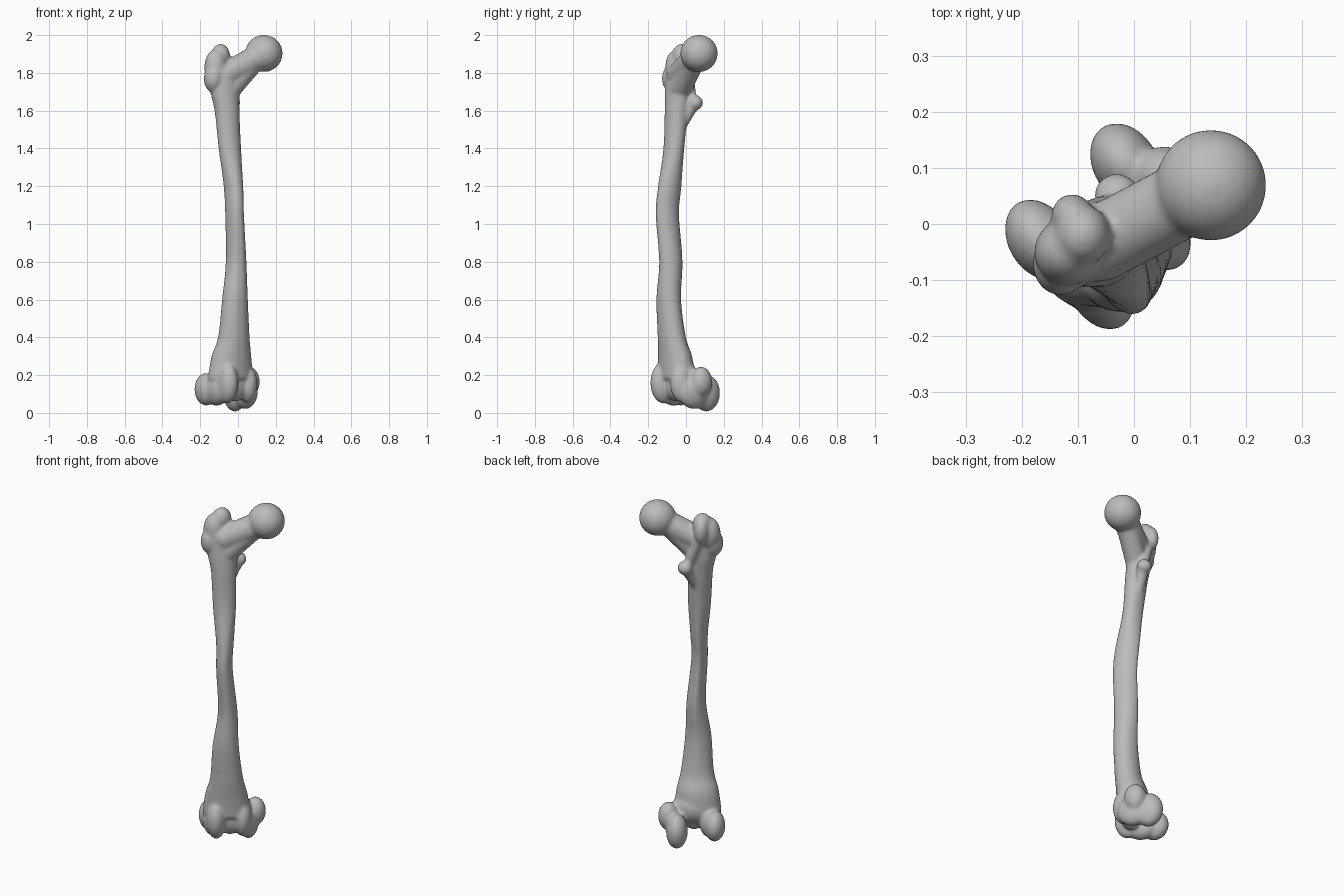
import bpy, bmesh, math
from mathutils import Vector, Matrix

old = bpy.data.objects.get("Cube")
if old:
    bpy.data.objects.remove(old)

# The bone is twisted about z: u points to the inner side, v to the rear
TWIST = Matrix.Rotation(math.radians(30), 4, 'Z')
bm = bmesh.new()


def blob(center, radii, frame=Matrix.Identity(4)):
    """Ellipsoid mass, optionally in the twisted frame."""
    m = frame @ Matrix.Translation(center) @ Matrix.Diagonal((*radii, 1))
    bmesh.ops.create_icosphere(bm, subdivisions=4, radius=1, matrix=m)


def limb(a, b, ra, rb, steps=10):
    """Tapered rounded bar made of overlapping balls."""
    a, b = Vector(a), Vector(b)
    for i in range(steps + 1):
        t = i / steps
        r = ra + (rb - ra) * t
        blob(a.lerp(b, t), (r, r, r))


def spline(points, per_span=6):
    """Catmull-Rom through tuples of any length."""
    pts = [points[0]] + points + [points[-1]]
    out = []
    for p0, p1, p2, p3 in zip(pts, pts[1:], pts[2:], pts[3:]):
        for i in range(per_span):
            t = i / per_span
            out.append([0.5 * (2 * b + (c - a) * t + (2 * a - 5 * b + 4 * c - d) * t ** 2
                        + (3 * b - a - 3 * c + d) * t ** 3)
                        for a, b, c, d in zip(p0, p1, p2, p3)])
    return out + [list(points[-1])]


# Shaft: height, centre x, centre y, half width, half depth
STATIONS = [
    (0.18, -0.04, -0.05, 0.13, 0.085),
    (0.30, -0.035, -0.058, 0.112, 0.082),
    (0.40, -0.022, -0.075, 0.088, 0.070),
    (0.60, -0.016, -0.092, 0.070, 0.066),
    (0.80, -0.010, -0.082, 0.052, 0.067),
    (1.05, -0.018, -0.101, 0.044, 0.069),
    (1.20, -0.024, -0.088, 0.047, 0.068),
    (1.40, -0.043, -0.065, 0.062, 0.055),
    (1.60, -0.058, -0.051, 0.068, 0.060),
    (1.70, -0.068, -0.045, 0.082, 0.062),
    (1.82, -0.065, -0.035, 0.092, 0.058),
]
SIDES = 40
rings = []
for z, cx, cy, ru, rv in spline(STATIONS):
    ridge = 0.01 * max(0, 1 - abs(z - 1.0) / 0.6) ** 0.5
    ring = []
    for i in range(SIDES):
        a = 2 * math.pi * i / SIDES
        back = max(0, math.sin(a)) ** 12          # rear ridge line
        p = Vector((ru * math.cos(a), (rv - ridge / 2) * math.sin(a) + ridge * back, 0))
        ring.append(bm.verts.new(Vector((cx, cy, z)) + TWIST.to_3x3() @ p))
    rings.append(ring)
for lo, hi in zip(rings, rings[1:]):
    for i in range(SIDES):
        j = (i + 1) % SIDES
        bm.faces.new((lo[i], lo[j], hi[j], hi[i]))
bm.faces.new(rings[0][::-1])
bm.faces.new(rings[-1])

# Ball head and neck
blob((0.137, 0.069, 1.903), (0.099, 0.099, 0.098))
limb((-0.06, -0.035, 1.79), (0.10, 0.05, 1.88), 0.068, 0.068)
limb((-0.04, -0.03, 1.72), (0.08, 0.04, 1.86), 0.06, 0.06)

# Large outer knob with its rear hook
blob((-0.118, -0.05, 1.83), (0.060, 0.060, 0.095))
blob((-0.130, -0.07, 1.77), (0.051, 0.058, 0.075))
blob((-0.092, -0.02, 1.89), (0.050, 0.055, 0.064))
blob((-0.110, 0.012, 1.86), (0.038, 0.042, 0.070))

# Small rear knob and the crest leading to it
limb((-0.10, 0.01, 1.83), (-0.04, 0.03, 1.67), 0.028, 0.026)
blob((-0.03, 0.050, 1.642), (0.042, 0.040, 0.040))
limb((-0.03, 0.04, 1.64), (-0.05, -0.02, 1.52), 0.035, 0.025)

# Lower joint: inner condyle, outer condyle, front groove ridges
blob((-0.04, -0.01, 0.20), (0.115, 0.075, 0.09), TWIST)
blob((0.040, 0.100, 0.105), (0.058, 0.078, 0.098), TWIST)
blob((0.090, 0.040, 0.165), (0.056, 0.060, 0.080), TWIST)
blob((0.055, 0.020, 0.115), (0.055, 0.095, 0.095), TWIST)
blob((0.030, -0.045, 0.155), (0.050, 0.062, 0.100), TWIST)
blob((-0.160, 0.060, 0.125), (0.056, 0.077, 0.086), TWIST)
blob((-0.130, 0.000, 0.130), (0.060, 0.095, 0.092), TWIST)
blob((-0.110, -0.070, 0.160), (0.055, 0.078, 0.112), TWIST)
blob((-0.040, -0.035, 0.150), (0.070, 0.058, 0.090), TWIST)

bmesh.ops.recalc_face_normals(bm, faces=bm.faces[:])
mesh = bpy.data.meshes.new("thigh_bone")
bm.to_mesh(mesh)
bm.free()
bone = bpy.data.objects.new("thigh_bone", mesh)
bpy.context.collection.objects.link(bone)

# Fuse the masses into one skin and soften the joins
fuse = bone.modifiers.new("fuse", 'REMESH')
fuse.mode = 'VOXEL'
fuse.voxel_size = 0.008
fuse.use_smooth_shade = True
soften = bone.modifiers.new("soften", 'SMOOTH')
soften.factor = 0.5
soften.iterations = 10

# Plain grey
grey = bpy.data.materials.new("bone_grey")
grey.use_nodes = True
color = (0.5, 0.5, 0.5, 1)
grey.diffuse_color = color
grey.node_tree.nodes["Principled BSDF"].inputs["Base Color"].default_value = color
mesh.materials.append(grey)
for p in mesh.polygons:
    p.use_smooth = True
